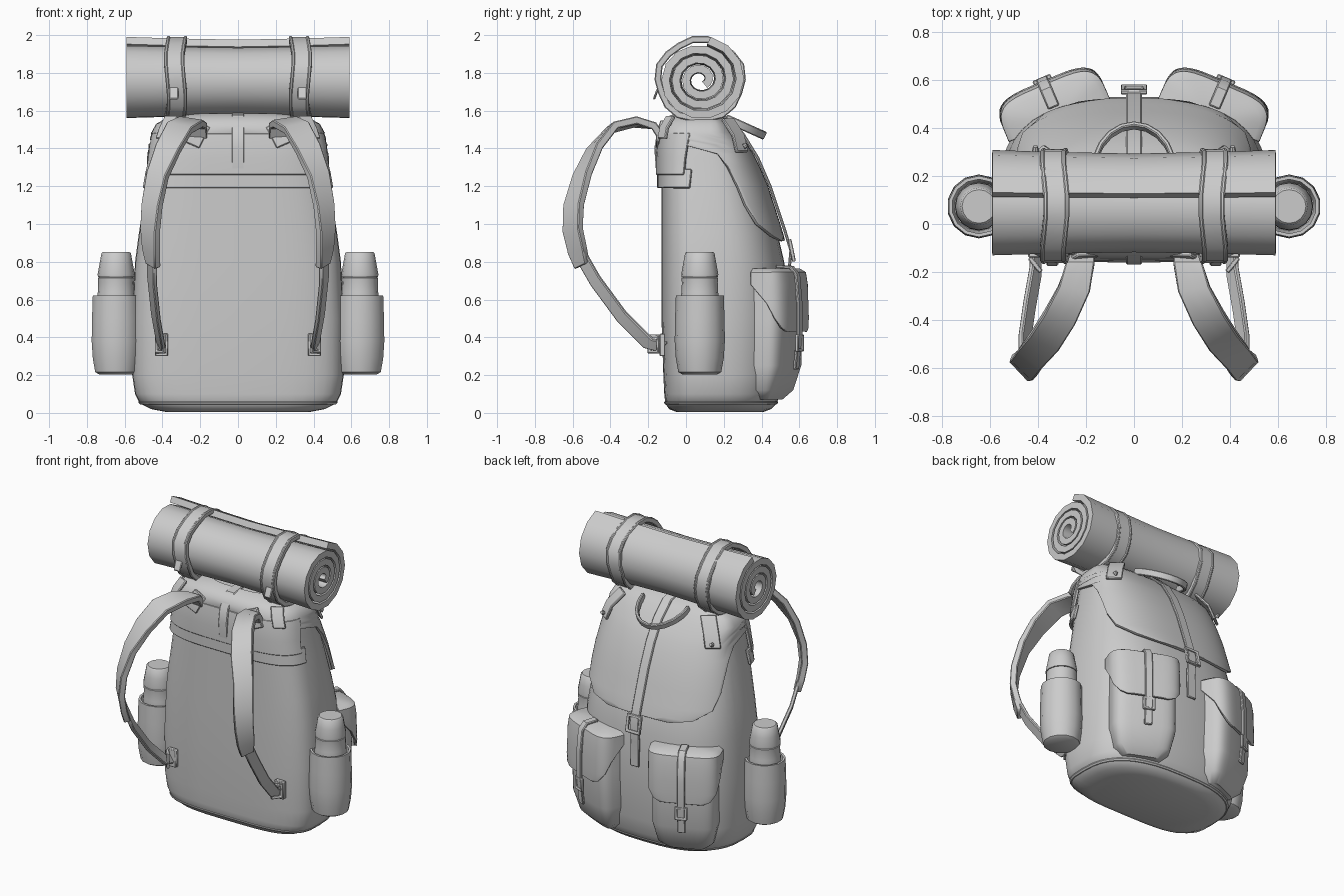
import bpy, bmesh, math
from math import sin, cos, pi
from mathutils import Matrix, Vector

cube = bpy.data.objects.get("Cube")
if cube:
    bpy.data.objects.remove(cube)

grey = bpy.data.materials.new("plain_grey")
grey.use_nodes = True
grey.diffuse_color = (0.6, 0.6, 0.6, 1)
grey.node_tree.nodes["Principled BSDF"].inputs["Base Color"].default_value = (0.6, 0.6, 0.6, 1)
I = Matrix.Identity(4)


def grid(name, rows, thick=0, M=I, caps=(False, False), bevel=0):
    """Skin a list of point rows, optionally capped or thickened."""
    bm = bmesh.new()
    vs = [[bm.verts.new(M @ Vector(p)) for p in r] for r in rows]
    for a, b in zip(vs, vs[1:]):
        for i in range(len(a) - 1):
            bm.faces.new((a[i], a[i + 1], b[i + 1], b[i]))
    for use, r in zip(caps, (vs[0], vs[-1])):
        if use:
            bm.faces.new(r[:-1])
    bmesh.ops.remove_doubles(bm, verts=bm.verts, dist=1e-5)
    bmesh.ops.recalc_face_normals(bm, faces=bm.faces)
    me = bpy.data.meshes.new(name)
    bm.to_mesh(me)
    ob = bpy.data.objects.new(name, me)
    bpy.context.collection.objects.link(ob)
    me.materials.append(grey)
    bpy.ops.object.select_all(action='DESELECT')
    bpy.context.view_layer.objects.active = ob
    ob.select_set(True)
    if thick:
        m = ob.modifiers.new("thickness", 'SOLIDIFY')
        m.thickness, m.offset = thick, 0
        bpy.ops.object.modifier_apply(modifier=m.name)
    if bevel:
        m = ob.modifiers.new("soft_edge", 'BEVEL')
        m.width, m.segments, m.angle_limit = bevel, 1, 1.0
        bpy.ops.object.modifier_apply(modifier=m.name)
    bm.clear()
    bm.from_mesh(me)
    bmesh.ops.recalc_face_normals(bm, faces=bm.faces)
    bm.to_mesh(me)
    bm.free()
    bpy.ops.object.shade_smooth_by_angle(angle=math.radians(40))


def lerp_rows(rows, z):
    for a, b in zip(rows, rows[1:]):
        if z <= b[0]:
            k = max(0, (z - a[0]) / (b[0] - a[0]))
            return [p + (q - p) * k for p, q in zip(a, b)][1:]
    return rows[-1][1:]


def on_shell(shape, z, t, off=0, lift=0):
    """Point on a rounded D section; t = 0 faces the back."""
    rows, yc, pf, pb = shape
    hw, yf, yb = lerp_rows(rows, z)
    s, c = sin(t), cos(t)
    p = pb if c >= 0 else pf
    x = math.copysign(abs(s) ** p, s) * (hw + off)
    d = (yb + off - yc) if c >= 0 else (yc - yf + off)
    return (x, yc + math.copysign(abs(c) ** p, c) * d, z + lift)


def loft(name, shape, n=32, M=I, caps=(True, True), thick=0):
    rows = [[on_shell(shape, r[0], 2 * pi * i / n) for i in range(n)] for r in shape[0]]
    grid(name, [r + [r[0]] for r in rows], thick, M, caps)


def patch(name, shape, spans, off, thick, n=20, mid=0, M=I, lift=0):
    """Cloth lying on a shell: spans of (z, half angle); lift raises it towards the top."""
    grid(name, [[on_shell(shape, z, mid + pi * tm * (2 * i / n - 1), off, lift * max(0, z - 1.48))
                 for i in range(n + 1)] for z, tm in spans], thick, M, bevel=0.004)


def ribbon(name, pts, widths, thick, M=I):
    """Webbing through pts; one width vector, or one per point."""
    if not isinstance(widths, list):
        widths = [widths] * len(pts)
    rows = [[Vector(p) + Vector(w) * k for k in (-0.5, 0, 0.5)] for p, w in zip(pts, widths)]
    grid(name, rows, thick, M, bevel=0.005)


def frame(name, w, h, bar, M):
    """Rectangular buckle standing in the local xz plane."""
    box = ((-1, -1), (1, -1), (1, 1), (-1, 1), (-1, -1))
    grid(name, [[(a * (w / 2 - d), 0, b * (h / 2 - d)) for a, b in box] for d in (0, bar)], 0.02, M, bevel=0.004)


# main bag
body = ([(.005, .38, -.05, .41), (.02, .46, -.09, .45), (.05, .52, -.11, .48), (.1, .545, -.115, .50),
         (.2, .56, -.12, .52), (.5, .56, -.13, .53), (.8, .545, -.13, .52), (.95, .525, -.13, .485),
         (1.2, .485, -.13, .405), (1.35, .455, -.13, .34), (1.42, .445, -.125, .295), (1.48, .43, -.115, .25),
         (1.52, .405, -.10, .21), (1.55, .34, -.07, .17), (1.565, .2, 0, .11)], .13, .55, .75)
loft("main_bag", body, 40)
patch("base_seam", body, [(.045, 1), (.06, 1)], .002, .008, 40)

# lid, front yoke flush with it, and the band across the front
patch("top_flap", body, [(.91, .10), (.935, .2), (1.0, .3), (1.1, .35), (1.2, .38), (1.3, .42), (1.37, .47),
                         (1.42, .6), (1.45, .8), (1.48, 1), (1.52, 1), (1.55, 1), (1.565, 1)],
      .02, .02, 40, lift=.12)
patch("front_yoke", body, [(1.26, .41), (1.35, .42), (1.42, .43), (1.48, .44)], .02, .02, 20, pi)
patch("front_band", body, [(1.19, .44), (1.29, .45)], .014, .02, 24, pi)

# strap over the lid with its buckle
lid = [(-.15, 1.27), (-.16, 1.4), (-.145, 1.49), (-.08, 1.57), (.1, 1.592), (.2, 1.57), (.3, 1.48),
       (.38, 1.35), (.445, 1.2), (.525, .96), (.555, .86), (.545, .74), (.55, .57)]
ribbon("lid_strap", [(0, y, z) for y, z in lid], (.066, 0, 0), .016)
frame("lid_buckle", .11, .12, .018, Matrix.Translation((0, .56, .86)) @ Matrix.Rotation(.2, 4, 'X'))

# carry handle
arc = [pi * i / 10 for i in range(11)]
ribbon("carry_handle", [(.17 * cos(a), .21 + .2 * sin(a), 1.56 - .09 * sin(a)) for a in arc],
       (0, .02, .04), .02)

# rolled mat with a loose outer edge
cy, cz = .075, 1.765
rows = []
for i in range(48):
    turn = i / 14
    a = math.radians(78) - 2 * pi * turn
    r = .211 - .052 * turn
    rows.append([(x, cy + 1.06 * r * k * cos(a), cz + r * k * sin(a))
                 for x, k in ((-.59, 1), (-.33, .96), (0, .93), (.33, .96), (.59, 1))])
grid("rolled_mat", rows, .042)

for s, side in ((1, "left"), (-1, "right")):
    flip = Matrix.Diagonal((s, 1, 1, 1))

    # mat straps
    loop = []
    for i in range(19):
        a = 2 * pi * i / 18
        r = .211 + .006 * sin(5 * a)
        loop.append((.33 + .008 * sin(3 * a), cy + 1.06 * r * cos(a), cz + r * sin(a)))
    ribbon(side + "_mat_strap", loop, (.085, 0, 0), .026, flip)
    for e in (-.045, .045):
        ribbon(side + "_mat_strap_hem", [(x + e, y, z) for x, y, z in loop], (.018, 0, 0), .036, flip)
    ribbon(side + "_mat_strap_tail", [(.34, -.13, 1.75), (.34, -.155, 1.70), (.34, -.17, 1.66)],
           (.05, 0, 0), .012, flip)
    ribbon(side + "_mat_anchor", [(.35, -.08, 1.57), (.38, -.115, 1.51), (.40, -.125, 1.45)],
           (.07, .04, 0), .018, flip)

    # corner tabs on the lid, each with a rivet
    ribbon(side + "_corner_tab", [(.32, .22, 1.555), (.38, .275, 1.47), (.41, .295, 1.38)],
           (.08, -.06, 0), .018, flip)
    loft(side + "_tab_rivet", ([(0, .015, -.015, .015), (.02, .01, -.01, .01)], 0, 1, 1), 8,
         flip @ Matrix.Translation((.41, .305, 1.41)) @ Matrix.Rotation(-1.1, 4, 'X'))

    # padded shoulder strap, twisting as it bows forward
    pad = [(.22, -.13, 1.46), (.225, -.17, 1.52), (.25, -.27, 1.54), (.31, -.39, 1.51), (.37, -.485, 1.40),
           (.425, -.55, 1.26), (.455, -.595, 1.10), (.465, -.60, .97), (.46, -.575, .86), (.45, -.55, .78)]
    twist = [(.11, 0, 0), (.12, 0, 0), (.13, .02, .02), (.13, .04, .03), (.12, .06, .03), (.10, .075, .02),
             (.09, .085, .01), (.08, .085, .02), (.07, .08, .03), (.05, .06, .03)]
    ribbon(side + "_shoulder_pad", pad, twist, .042, flip)
    ribbon(side + "_pad_anchor", [(.19, -.125, 1.53), (.225, -.145, 1.47), (.25, -.15, 1.42)],
           (.09, 0, .04), .02, flip)
    ribbon(side + "_lower_strap", [(.455, -.56, .84), (.455, -.48, .70), (.435, -.34, .51), (.41, -.2, .37),
                                   (.41, -.12, .35)], (.035, .045, .045), .024, flip)
    frame(side + "_strap_buckle", .075, .1, .016,
          flip @ Matrix.Translation((.41, -.17, .365)) @ Matrix.Rotation(.9, 4, 'Z'))
    grid(side + "_strap_base", [[(x, -.125, z) for x in (.37, .44)] for z in (.30, .42)], .03, flip, bevel=.005)

    # flask in its side holster
    put = flip @ Matrix.Translation((.645, .073, 0))
    ring = lambda prof: ([(z, r, -r, r) for z, r in prof], 0, 1, 1)
    holster = ring([(.21, .09), (.22, .108), (.29, .12), (.38, .126), (.5, .124), (.62, .12)])
    loft(side + "_holster", holster, 14, put, (True, False), .014)
    loft(side + "_flask", ring([(.24, .09), (.62, .1), (.64, .097), (.69, .095), (.715, .097), (.72, .085)]),
         16, put)
    loft(side + "_flask_cap", ring([(.72, .097), (.735, .098), (.79, .088), (.845, .078), (.852, .07)]), 16, put)

    # angled back pocket with flap, strap and buckle
    put = flip @ Matrix.Translation((.31, .43, 0)) @ Matrix.Rotation(math.radians(-23), 4, 'Z')
    pocket = ([(.07, .12, -.05, .05), (.12, .175, -.05, .10), (.25, .205, -.05, .14), (.5, .205, -.05, .15),
               (.68, .2, -.05, .145), (.74, .2, -.05, .135), (.755, .18, -.05, .11), (.76, .03, -.01, .02)],
              0, .5, .45)
    loft(side + "_back_pocket", pocket, 32, put)
    patch(side + "_pocket_flap", pocket, [(.43, .1), (.45, .2), (.50, .32), (.58, .42), (.68, .5), (.74, .5),
                                          (.755, .5), (.76, .5)], .02, .018, 20, M=put)
    ribbon(side + "_pocket_strap", [(0, .06, .775), (0, .14, .77), (0, .172, .73), (0, .185, .58),
                                    (0, .185, .42), (0, .165, .23)], (.05, 0, 0), .018, put)
    frame(side + "_pocket_buckle", .08, .09, .016, put @ Matrix.Translation((0, .185, .37)))
